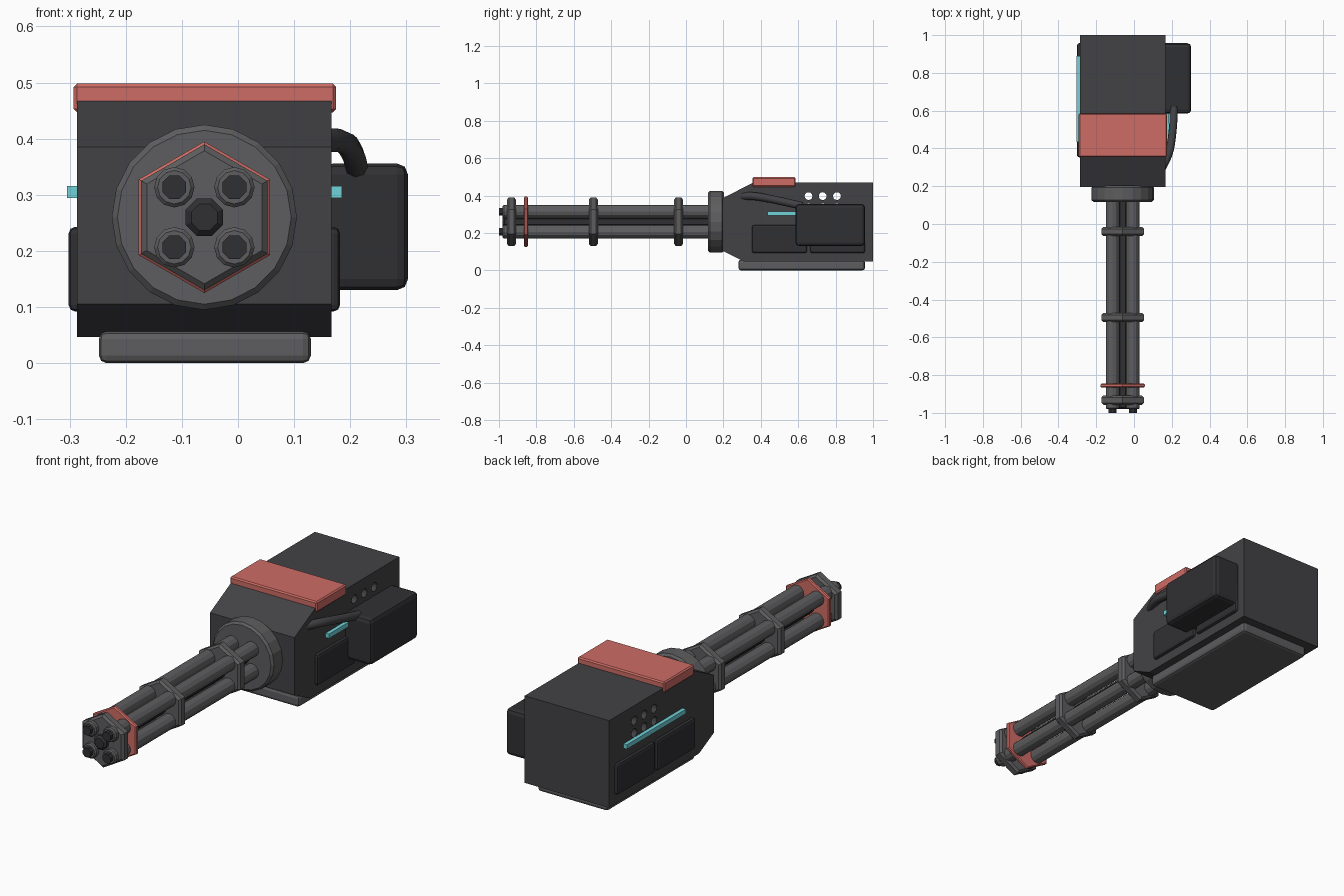
import bpy, bmesh, math
from mathutils import Matrix

if "Cube" in bpy.data.objects:
    bpy.data.objects.remove(bpy.data.objects["Cube"])

AX, AZ = -0.06, 0.26          # barrel axis, also the body's mirror plane


def material(name, rgb):
    m = bpy.data.materials.new(name)
    m.diffuse_color = (*rgb, 1)
    m.use_nodes = True
    m.node_tree.nodes["Principled BSDF"].inputs["Base Color"].default_value = m.diffuse_color
    return m


RED = material("coral", (0.62, 0.15, 0.13))
CYAN = material("cyan", (0.16, 0.65, 0.70))
BODY = material("charcoal", (0.055, 0.055, 0.06))
DARK = material("black_metal", (0.03, 0.03, 0.034))
STEEL = material("steel", (0.11, 0.11, 0.115))


def finish(name, bm, mat, bevel=0, segments=1):
    bmesh.ops.recalc_face_normals(bm, faces=bm.faces)
    me = bpy.data.meshes.new(name)
    bm.to_mesh(me)
    bm.free()
    ob = bpy.data.objects.new(name, me)
    bpy.context.collection.objects.link(ob)
    me.materials.append(mat)
    if bevel:
        mod = ob.modifiers.new("bevel", 'BEVEL')
        mod.width, mod.segments = bevel, segments
        mod.limit_method, mod.angle_limit = 'ANGLE', math.radians(65)
    return ob


def box(name, x, y, z, mat, bevel=0, segments=1):
    bm = bmesh.new()
    bmesh.ops.create_cube(bm, size=1)
    for v in bm.verts:
        v.co = [r[0] + (c + 0.5) * (r[1] - r[0]) for r, c in zip((x, y, z), v.co)]
    return finish(name, bm, mat, bevel, segments)


def cyl(name, x, z, y0, y1, r, sides, mat, bevel=0, turn=0.0, axis='Y', y=None):
    """Prism along Y (or along X when axis is 'X', spanning y0..y1 in x)."""
    bm = bmesh.new()
    bmesh.ops.create_cone(bm, cap_ends=True, segments=sides, radius1=r, radius2=r, depth=y1 - y0)
    bmesh.ops.rotate(bm, verts=bm.verts, matrix=Matrix.Rotation(turn, 3, 'Z'))
    mid = (y0 + y1) / 2
    if axis == 'Y':
        rot, pos = Matrix.Rotation(math.pi / 2, 3, 'X'), (x, mid, z)
    else:
        rot, pos = Matrix.Rotation(math.pi / 2, 3, 'Y'), (mid, y, z)
    bmesh.ops.rotate(bm, verts=bm.verts, matrix=rot)
    bmesh.ops.translate(bm, verts=bm.verts, vec=pos)
    return finish(name, bm, mat, bevel)


# Housing: side profile (y, z) extruded across the width
profile = [(0.195, 0.105), (0.31, 0.047), (1.0, 0.047), (1.0, 0.47), (0.36, 0.47), (0.195, 0.385)]
bm = bmesh.new()
face = bm.faces.new([bm.verts.new((-0.287, y, z)) for y, z in profile])
ext = bmesh.ops.extrude_face_region(bm, geom=[face])
new = [g for g in ext["geom"] if isinstance(g, bmesh.types.BMVert)]
bmesh.ops.translate(bm, verts=new, vec=(0.454, 0, 0))
if not face.is_valid or len(bm.faces) < 8:
    bm.faces.new([v for v in bm.verts if v.co.x < 0][:6])
housing = finish("housing", bm, BODY)

# Vent holes drilled through the housing, two rows of three
for row, z in enumerate((0.397, 0.337)):
    for col, y in enumerate((0.655, 0.731, 0.807)):
        cutter = cyl("vent_cutter", 0, z, -0.5, 0.5, 0.021, 12, BODY, axis='X', y=y)
        mod = housing.modifiers.new("vent", 'BOOLEAN')
        mod.object, mod.operation, mod.solver = cutter, 'DIFFERENCE', 'EXACT'
        bpy.context.view_layer.objects.active = housing
        bpy.ops.object.modifier_apply(modifier=mod.name)
        bpy.data.objects.remove(cutter)

# Plates and side box
box("base_plate", (-0.248, 0.13), (0.28, 0.957), (0, 0.057), STEEL, 0.014, 2)
box("top_cover", (-0.293, 0.175), (0.355, 0.585), (0.447, 0.498), RED, 0.006)
box("ammo_box", (0.15, 0.303), (0.585, 0.957), (0.13, 0.356), DARK, 0.02, 2)

# Side panels and light strips on both sides
for side, s in (("left", -1), ("right", 1)):
    def xs(a, b):
        return sorted((AX + s * a, AX + s * b))
    for i, ys in enumerate(((0.353, 0.648), (0.663, 0.957))):
        box(f"{side}_panel_{i + 1}", xs(0.20, 0.242), ys, (0.092, 0.243), DARK, 0.012, 2)
    box(f"{side}_light_strip", xs(0.22, 0.245), (0.435, 0.89), (0.294, 0.316), CYAN)

# Feed hose from the housing to the side box
cu = bpy.data.curves.new("feed_hose", 'CURVE')
cu.dimensions = '3D'
cu.bevel_depth, cu.bevel_resolution, cu.resolution_u = 0.021, 2, 4
cu.use_fill_caps = True
path = [(0.145, 0.29, 0.397), (0.183, 0.37, 0.396), (0.203, 0.48, 0.376), (0.212, 0.62, 0.345)]
sp = cu.splines.new('BEZIER')
sp.bezier_points.add(len(path) - 1)
for p, co in zip(sp.bezier_points, path):
    p.co = co
    p.handle_left_type = p.handle_right_type = 'AUTO'
cu.materials.append(BODY)
hose = bpy.data.objects.new("feed_hose", cu)
bpy.context.collection.objects.link(hose)

# Barrel mount and central spindle
cyl("barrel_mount", AX, AZ, 0.117, 0.203, 0.165, 20, STEEL, 0.01)
cyl("spindle", AX, AZ, -0.98, 0.15, 0.036, 8, DARK, 0.01, math.pi / 8)

# Four barrels with dark muzzle plugs
for i, (sx, sz) in enumerate(((-1, -1), (1, -1), (1, 1), (-1, 1))):
    x, z = AX + sx * 0.0535, AZ + sz * 0.0535
    cyl(f"barrel_{i + 1}", x, z, -0.98, 0.15, 0.036, 12, STEEL, 0.006)
    cyl(f"muzzle_{i + 1}", x, z, -1.0, -0.95, 0.023, 8, DARK, 0, math.pi / 8)

# Hexagonal clamps, points up, plus the coloured ring
for i, y in enumerate((-0.957, -0.519, -0.064)):
    cyl(f"clamp_{i + 1}", AX, AZ, y, y + 0.048, 0.130, 6, STEEL, 0.01, math.pi / 6 * 0)
cyl("accent_ring", AX, AZ, -0.866, -0.845, 0.135, 6, RED, 0.005)
